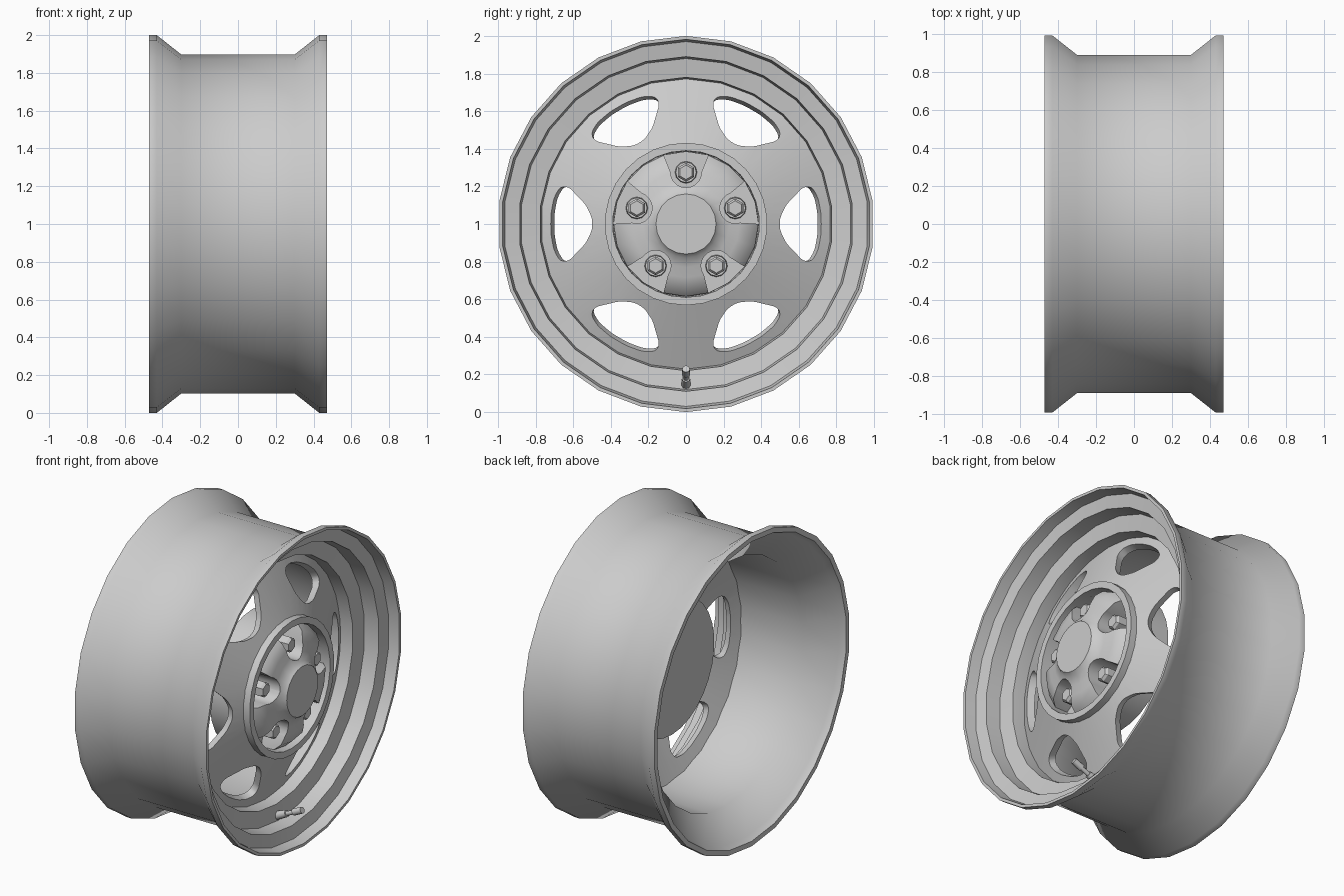
import bpy, bmesh
from math import sin, cos, pi, radians, atan2
from mathutils import Vector, Matrix

if "Cube" in bpy.data.objects:
    bpy.data.objects.remove(bpy.data.objects["Cube"])

CENTRE = Vector((0, 0, 1))


def make_object(name, bm, smooth=45):
    bmesh.ops.remove_doubles(bm, verts=bm.verts, dist=1e-5)
    bmesh.ops.recalc_face_normals(bm, faces=bm.faces)
    mesh = bpy.data.meshes.new(name)
    bm.to_mesh(mesh)
    bm.free()
    ob = bpy.data.objects.new(name, mesh)
    bpy.context.collection.objects.link(ob)
    if smooth:
        smooth_object(ob, smooth)
    return ob


def select(ob):
    bpy.ops.object.select_all(action='DESELECT')
    bpy.context.view_layer.objects.active = ob
    ob.select_set(True)


def smooth_object(ob, angle):
    select(ob)
    bpy.ops.object.shade_smooth_by_angle(angle=radians(angle))


def revolve(name, profile, sides, closed=True, smooth=45):
    """Spin (x, radius) points around the wheel axis."""
    bm = bmesh.new()
    rings = []
    for i in range(sides):
        a = pi / 2 + 2 * pi * i / sides
        rings.append([bm.verts.new((x, r * cos(a), 1 + r * sin(a))) for x, r in profile])
    n = len(profile)
    for i in range(sides):
        p, q = rings[i], rings[(i + 1) % sides]
        for j in range(n if closed else n - 1):
            k = (j + 1) % n
            bm.faces.new((p[j], p[k], q[k], q[j]))
    bmesh.ops.dissolve_degenerate(bm, edges=bm.edges, dist=1e-6)
    return make_object(name, bm, smooth)


def rod(name, start, end, r1, r2, sides):
    start, end = Vector(start), Vector(end)
    d = end - start
    bm = bmesh.new()
    m = Matrix.Translation((start + end) / 2) @ d.to_track_quat('Z', 'Y').to_matrix().to_4x4()
    bmesh.ops.create_cone(bm, cap_ends=True, segments=sides, radius1=r1, radius2=r2,
                          depth=d.length, matrix=m)
    return make_object(name, bm, 40)


def prism(bm, outline, x0, x1, matrix, rounding=0):
    """Extrude a (radial, sideways) outline along local x."""
    part = bmesh.new()
    a = [part.verts.new((x0, u, v)) for u, v in outline]
    b = [part.verts.new((x1, u, v)) for u, v in outline]
    part.faces.new(a)
    part.faces.new(b[::-1])
    n = len(a)
    for i in range(n):
        part.faces.new((a[i], b[i], b[(i + 1) % n], a[(i + 1) % n]))
    if rounding:
        sides = [e for e in part.edges if abs(e.verts[0].co.x - e.verts[1].co.x) > 1e-4]
        bmesh.ops.bevel(part, geom=sides, offset=rounding, offset_type='OFFSET', segments=2,
                        profile=0.5, affect='EDGES', clamp_overlap=True)
    part.transform(matrix)
    tmp = bpy.data.meshes.new("tmp")
    part.to_mesh(tmp)
    part.free()
    bm.from_mesh(tmp)
    bpy.data.meshes.remove(tmp)


def cut(ob, cutter, smooth):
    mod = ob.modifiers.new("cut", 'BOOLEAN')
    mod.operation, mod.solver, mod.object = 'DIFFERENCE', 'EXACT', cutter
    select(ob)
    bpy.ops.object.modifier_apply(modifier=mod.name)
    bpy.data.objects.remove(cutter)
    smooth_object(ob, smooth)


# Thick barrel with flanges, stepped front lip and flared rear opening
revolve("rim_barrel", [
    (-.47, 1), (-.43, 1), (-.30, .897), (.30, .897), (.43, 1), (.47, 1),
    (.47, .982), (.40, .97), (.385, .89), (.29, .88), (.275, .78), (.18, .77),
    (.15, .77), (-.29, .785), (-.43, .95), (-.47, .968)], 26, smooth=55)

# Conical wheel disc with six windows
disc = revolve("wheel_disc", [(.345, .42), (.19, .78), (.14, .775), (.295, .42)], 52, smooth=0)
tilt = atan2(.155, .36)
half = [(-.112, .03), (-.075, .1), (.03, .198), (.078, .198), (.112, .14), (.128, .05)]
window = half + [(u, -v) for u, v in reversed(half)]
bm = bmesh.new()
for i in range(6):
    m = (Matrix.Translation(CENTRE) @ Matrix.Rotation(i * pi / 3, 4, 'X')
         @ Matrix.Translation((.27, .603, 0)) @ Matrix.Rotation(tilt, 4, 'Z'))
    prism(bm, window, -.15, .15, m, .02)
cut(disc, make_object("window_cutter", bm, 0), 35)

# Raised ring around the hub
revolve("hub_ring", [(.10, .432), (.385, .432), (.385, .39), (.10, .385)], 30)

# Domed hub with raised cap and five flared lug pockets
hub = revolve("hub", [
    (.10, 0), (.10, .43), (.14, .43), (.14, .388), (.34, .385), (.385, .345), (.405, .285),
    (.415, .23), (.435, .18), (.46, .16), (.46, 0)], 20, closed=False, smooth=0)
pocket = [(.275 - .082 * cos(t), .082 * sin(t)) for t in [pi / 2 * k / 5 for k in range(-5, 6)]]
pocket += [(.37, .12), (.384, .12), (.384, -.12), (.37, -.12)]
bm = bmesh.new()
lug_angles = [pi / 2 + i * 2 * pi / 5 for i in range(5)]
for a in lug_angles:
    prism(bm, pocket, .25, .6, Matrix.Translation(CENTRE) @ Matrix.Rotation(a, 4, 'X'))
cut(hub, make_object("pocket_cutter", bm, 0), 40)

# Lug nuts: flared seat, hexagon body and chamfered tip
for i, a in enumerate(lug_angles):
    y, z = .275 * cos(a), 1 + .275 * sin(a)
    rod(f"lug_seat_{i}", (.24, y, z), (.29, y, z), .06, .055, 12)
    rod(f"lug_nut_{i}", (.28, y, z), (.37, y, z), .05, .05, 6)
    rod(f"lug_tip_{i}", (.37, y, z), (.385, y, z), .05, .038, 6)

# Tilted valve stem with collar and cap
rod("valve_collar", (.26, 0, .14), (.35, 0, .18), .028, .022, 10)
rod("valve_stem", (.34, 0, .175), (.43, 0, .215), .014, .014, 10)
rod("valve_cap", (.40, 0, .203), (.46, 0, .23), .022, .02, 10)
